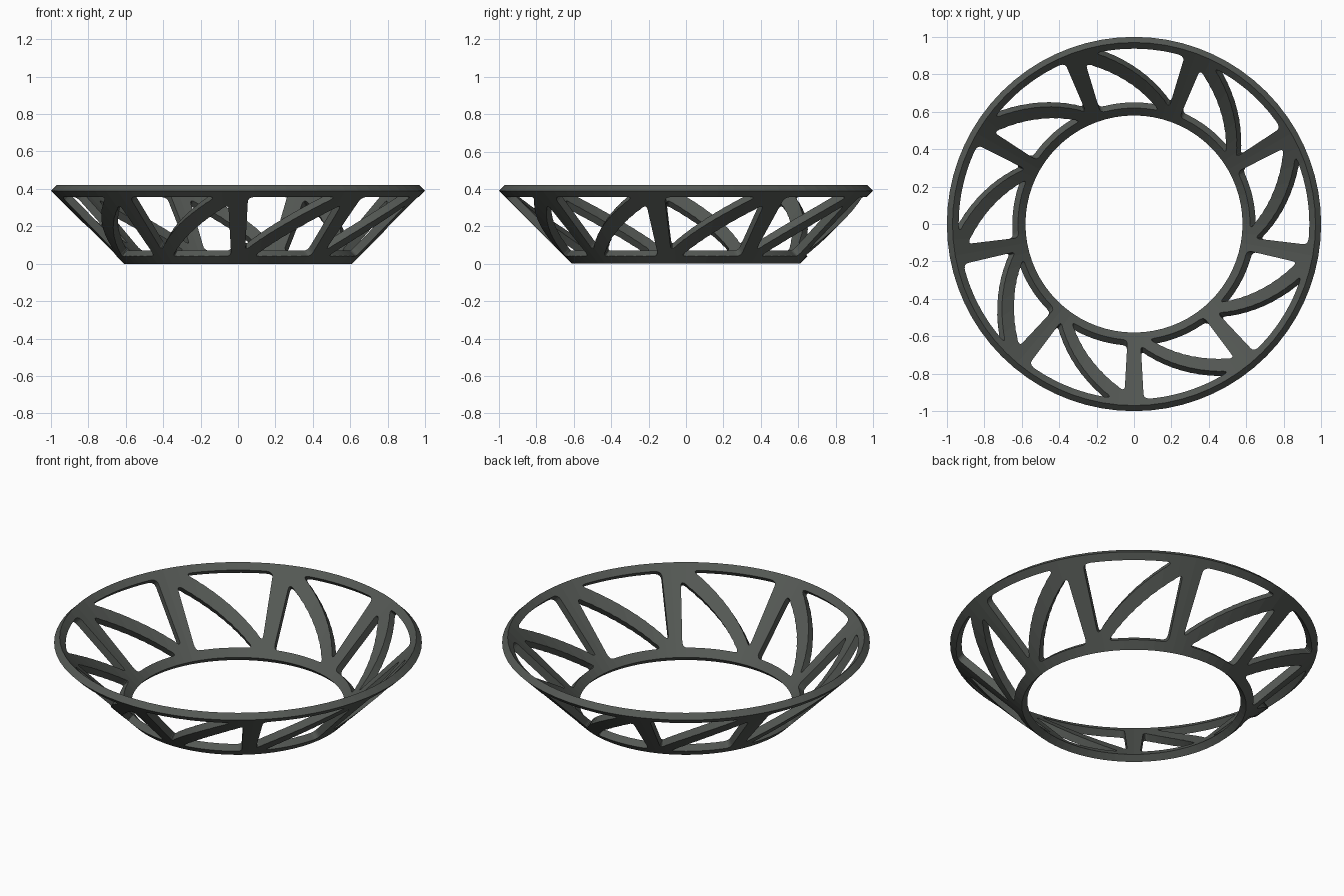
import bpy, bmesh, math
from mathutils import Vector

if "Cube" in bpy.data.objects:
    bpy.data.objects.remove(bpy.data.objects["Cube"])

R0, H, T = 0.61, 0.39, 0.03   # bottom radius, rise of the 45 degree wall, wall offset
SEG, N = 72, 9                # ring sides, number of struts

mat = bpy.data.materials.new("dark grey metal")
mat.diffuse_color = (0.089, 0.098, 0.089, 1)
mat.use_nodes = True
mat.node_tree.nodes["Principled BSDF"].inputs["Base Color"].default_value = mat.diffuse_color


def cone_point(deg, s, off):
    """Angle, position up the wall and inward offset to a 3D point."""
    a = math.radians(deg)
    r = R0 + s - off
    return Vector((r * math.cos(a), r * math.sin(a), s + off))


def make_object(name, bm):
    bmesh.ops.recalc_face_normals(bm, faces=bm.faces)
    me = bpy.data.meshes.new(name)
    bm.to_mesh(me)
    bm.free()
    me.materials.append(mat)
    ob = bpy.data.objects.new(name, me)
    bpy.context.collection.objects.link(ob)
    return ob


def rounded(tri, cut=0.036, arc=5, edge=9):
    """Triangle in (degrees, s) with rounded corners and subdivided sides."""
    k = math.radians(0.8 * 1)
    flat = [Vector((d * k, s * math.sqrt(2))) for d, s in tri]
    pts = []
    for i in range(3):
        p, c, n = flat[i - 1], flat[i], flat[(i + 1) % 3]
        a = c + (p - c).normalized() * cut
        b = c + (n - c).normalized() * cut
        for j in range(arc + 1):
            t = j / arc
            pts.append(a * (1 - t) ** 2 + c * 2 * t * (1 - t) + b * t * t)
        e = n + (c - n).normalized() * cut
        pts += [b.lerp(e, j / edge) for j in range(1, edge)]
    return [(p.x / k, p.y / math.sqrt(2)) for p in pts]


# conical wall: a tilted rectangle swept round the axis
bm = bmesh.new()
rings = []
for i in range(SEG):
    d = 360 * i / SEG
    rings.append([bm.verts.new(cone_point(d, s, o))
                  for s, o in ((0, 0), (H, 0), (H, T), (0, T))])
for i in range(SEG):
    a, b = rings[i], rings[(i + 1) % SEG]
    for j in range(4):
        k = (j + 1) % 4
        bm.faces.new((a[j], b[j], b[k], a[k]))
frame = make_object("openwork_frame", bm)

# openings: two rounded triangles per bay leave a strut and a diagonal brace
LO, HI, W = 0.04, 0.357, 3.2
upper = [(W, 0.07), (33, HI), (W, HI)]
lower = [(7.5, LO), (40 - W, LO), (40 - W, 0.316)]
bm = bmesh.new()
for k in range(N):
    base = 270 + k * 360 / N
    for tri in (upper, lower):
        pts = rounded(tri)
        cd = base + sum(p[0] for p in tri) / 3
        cs = sum(p[1] for p in tri) / 3
        loops = []
        for off in (-0.1, T + 0.1):
            loop = [bm.verts.new(cone_point(base + d, s, off)) for d, s in pts]
            mid = bm.verts.new(cone_point(cd, cs, off))
            for i in range(len(loop)):
                bm.faces.new((loop[i - 1], loop[i], mid))
            loops.append(loop)
        for i in range(len(pts)):
            bm.faces.new((loops[0][i - 1], loops[0][i], loops[1][i], loops[1][i - 1]))
cutter = make_object("opening_cutter", bm)
cutter.hide_render = True

# cut the openings and bake the result
mod = frame.modifiers.new("openings", "BOOLEAN")
mod.operation = "DIFFERENCE"
mod.solver = "EXACT"
mod.object = cutter
deps = bpy.context.evaluated_depsgraph_get()
baked = bpy.data.meshes.new_from_object(frame.evaluated_get(deps))
frame.modifiers.clear()
frame.data = baked
bpy.data.objects.remove(cutter)
